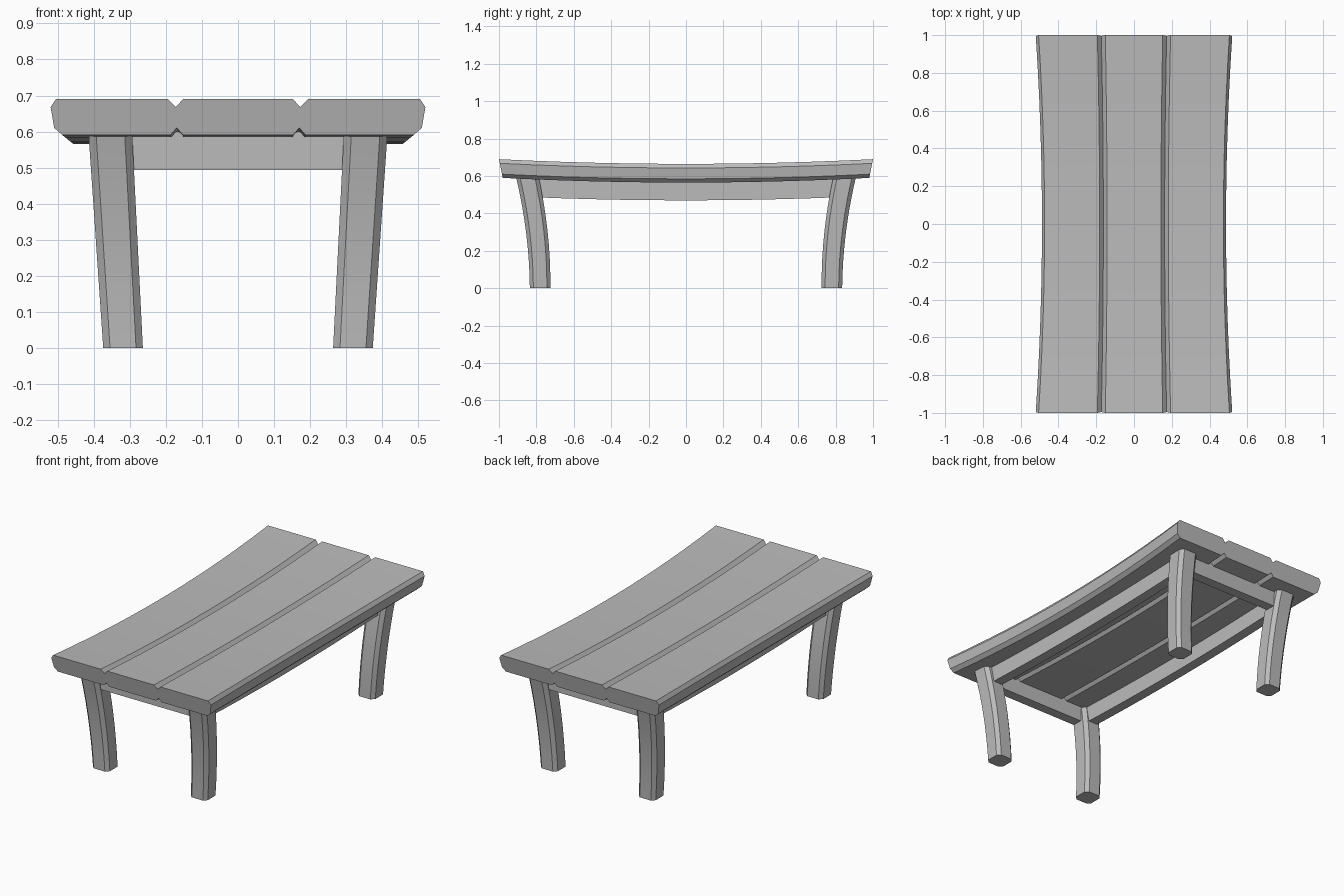
import bpy

cube = bpy.data.objects.get("Cube")
if cube:
    bpy.data.objects.remove(cube, do_unlink=True)

GREY = (0.5, 0.5, 0.5, 1.0)
mat = bpy.data.materials.new("grey wood")
mat.use_nodes = True
mat.diffuse_color = GREY
mat.node_tree.nodes["Principled BSDF"].inputs["Base Color"].default_value = GREY

SAG = 0.025


def loft(name, rings):
    """Skin a stack of equal closed rings and cap both ends."""
    n = len(rings[0])
    verts = [p for ring in rings for p in ring]
    faces = [(r * n + i, r * n + (i + 1) % n, (r + 1) * n + (i + 1) % n, (r + 1) * n + i)
             for r in range(len(rings) - 1) for i in range(n)]
    faces += [tuple(range(n)), tuple(range(len(verts) - n, len(verts)))]
    mesh = bpy.data.meshes.new(name)
    mesh.from_pydata(verts, [], faces)
    mesh.materials.append(mat)
    obj = bpy.data.objects.new(name, mesh)
    bpy.context.collection.objects.link(obj)
    # Consistent outward normals, smooth along the gentle curves
    bpy.ops.object.select_all(action="DESELECT")
    obj.select_set(True)
    bpy.context.view_layer.objects.active = obj
    bpy.ops.object.mode_set(mode="EDIT")
    bpy.ops.mesh.select_all(action="SELECT")
    bpy.ops.mesh.normals_make_consistent(inside=False)
    bpy.ops.object.mode_set(mode="OBJECT")
    bpy.ops.object.shade_smooth_by_angle()
    return obj


def spread(a, b, steps):
    return [a + (b - a) * i / steps for i in range(steps + 1)]


# Tabletop: three planks with V grooves, bowed down and pinched in the middle
half = [(0.152, 0.69), (0.173, 0.668), (0.194, 0.69), (0.505, 0.69), (0.52, 0.668),
        (0.51, 0.61), (0.487, 0.59), (0.188, 0.59), (0.17, 0.61), (0.152, 0.59)]
profile = half + [(-x, z) for x, z in reversed(half)]
rings = []
for t in spread(-1, 1, 12):
    pinch = 0.937 + 0.063 * t * t
    rings.append([(x * pinch, t * (1 - 0.2 * (0.69 - z)), z - SAG * (1 - t * t))
                  for x, z in profile])
loft("tabletop", rings)

# Legs: chamfered square posts that splay and curve outwards
R, C = 0.055, 0.036
octagon = [(R, -C), (R, C), (C, R), (-C, R), (-R, C), (-R, -C), (-C, -R), (C, -R)]
for sx, side in ((1, "left"), (-1, "right")):
    for sy, end in ((-1, "front"), (1, "back")):
        rings = []
        for z in spread(0, 0.62, 8):
            f = z / 0.59
            s = 1 + 0.1 * f
            cx, cy = 0.319 + 0.035 * f, 0.78 + 0.067 * f * f
            rings.append([(sx * (cx + x * s), sy * (cy + y * s), z) for x, y in octagon])
        loft(f"{end}_{side}_leg", rings)

# Long rails follow the bow of the top
for sx, side in ((1, "left"), (-1, "right")):
    rings = []
    for y in spread(-0.84, 0.84, 10):
        drop = SAG * (1 - y * y)
        rings.append([(sx * x, y, z - drop) for x, z in
                      ((0.315, 0.495), (0.375, 0.495), (0.375, 0.605), (0.315, 0.605))])
    loft(f"{side}_rail", rings)

# End rails join each pair of legs
for sy, end in ((-1, "front"), (1, "back")):
    loft(f"{end}_rail", [[(x, sy * y, z) for y, z in
                          ((0.805, 0.493), (0.865, 0.493), (0.865, 0.6), (0.805, 0.6))]
                         for x in (-0.345, 0.345)])
